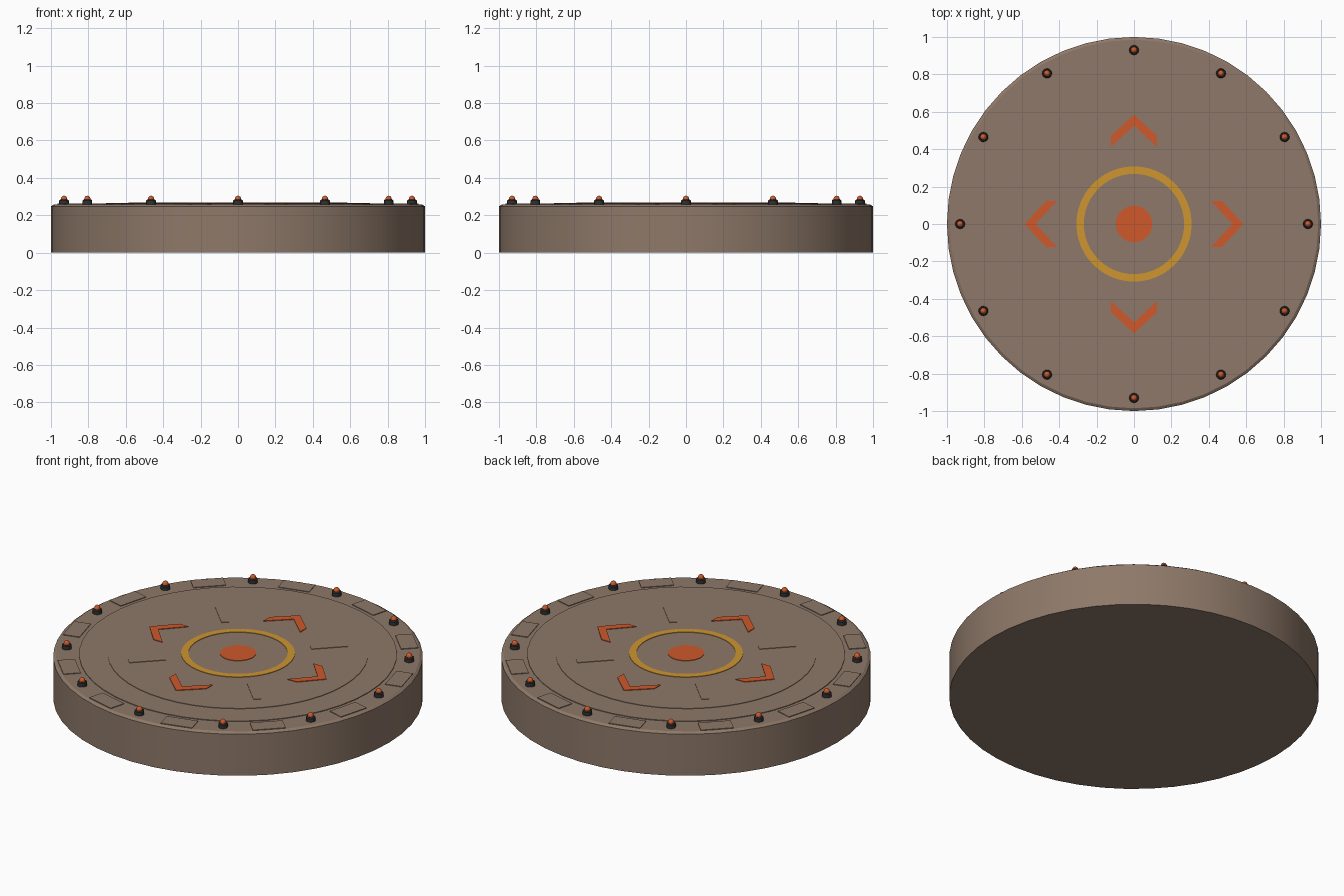
import bpy, bmesh, math
from mathutils import Matrix

if "Cube" in bpy.data.objects:
    bpy.data.objects.remove(bpy.data.objects["Cube"])


def material(name, rgb):
    m = bpy.data.materials.new(name)
    m.use_nodes = True
    m.diffuse_color = (*rgb, 1)
    m.node_tree.nodes["Principled BSDF"].inputs["Base Color"].default_value = (*rgb, 1)
    return m


BROWN = material("warm brown", (0.27, 0.19, 0.14))
ORANGE = material("signal orange", (0.62, 0.10, 0.025))
AMBER = material("amber", (0.62, 0.30, 0.03))
DARK = material("dark metal", (0.03, 0.03, 0.032))

TOP = 0.258    # top of the base
DECK = 0.262   # top of the raised deck


def finish(name, bm, mat, angle=0):
    bmesh.ops.recalc_face_normals(bm, faces=bm.faces)
    mesh = bpy.data.meshes.new(name)
    bm.to_mesh(mesh)
    bm.free()
    mesh.materials.append(mat)
    ob = bpy.data.objects.new(name, mesh)
    bpy.context.collection.objects.link(ob)
    ob.rotation_euler.z = angle
    if len(mesh.polygons) > 20:
        bpy.ops.object.select_all(action="DESELECT")
        ob.select_set(True)
        bpy.context.view_layer.objects.active = ob
        bpy.ops.object.shade_smooth_by_angle(angle=math.radians(30))
    return ob


def lathe(name, profile, mat, sides=48, closed=False, centre=(0, 0, 0)):
    """Turn an (r, z) profile around the vertical axis."""
    bm = bmesh.new()
    verts = [bm.verts.new((r, 0, z)) for r, z in profile]
    pairs = list(zip(verts, verts[1:] + verts[:1]))
    edges = [bm.edges.new(p) for p in (pairs if closed else pairs[:-1])]
    bmesh.ops.spin(bm, geom=verts + edges, cent=(0, 0, 0), axis=(0, 0, 1),
                   angle=math.tau, steps=sides, use_duplicate=False)
    bmesh.ops.remove_doubles(bm, verts=bm.verts, dist=0.0005)
    bmesh.ops.transform(bm, matrix=Matrix.Translation(centre), verts=bm.verts)
    return finish(name, bm, mat)


def plate(name, outline, z0, z1, mat, angle=0):
    """Extrude a flat outline upward from z0 to z1."""
    bm = bmesh.new()
    face = bm.faces.new([bm.verts.new((x, y, z0)) for x, y in outline])
    new = bmesh.ops.extrude_face_region(bm, geom=[face], use_keep_orig=True)
    up = [g for g in new["geom"] if isinstance(g, bmesh.types.BMVert)]
    bmesh.ops.translate(bm, verts=up, vec=(0, 0, z1 - z0))
    return finish(name, bm, mat, angle)


def ring(name, inner, outer, z0, z1, mat):
    return lathe(name, [(inner, z0), (outer, z0), (outer, z1), (inner, z1)], mat, closed=True)


# Base drum with a small chamfer, and the raised deck
lathe("base_drum", [(0, 0), (1, 0), (1, 0.248), (0.985, TOP), (0, TOP)], BROWN)
lathe("deck", [(0.86, TOP - 0.01), (0.86, DECK), (0, DECK)], BROWN)
lathe("inner_deck", [(0.705, DECK - 0.01), (0.705, DECK + 0.003), (0, DECK + 0.003)], BROWN)

# Painted target in the middle
FLOOR = DECK + 0.003
ring("target_ring", 0.268, 0.308, FLOOR - 0.002, FLOOR + 0.003, AMBER)
lathe("target_dot", [(0.098, FLOOR - 0.002), (0.098, FLOOR + 0.003), (0, FLOOR + 0.003)], ORANGE)

# Four direction arrows, with thin panel strips between them
arrow = [(0, 0.585), (-0.122, 0.472), (-0.122, 0.413),
         (0, 0.526), (0.122, 0.413), (0.122, 0.472)]
strip = [(0.4, -0.02), (0.6, -0.02), (0.6, 0.02), (0.4, 0.02)]
for i in range(4):
    turn = i * math.pi / 2
    plate(f"arrow_{i + 1}", arrow, FLOOR - 0.002, FLOOR + 0.004, ORANGE, turn)
    plate(f"panel_strip_{i + 1}", strip, FLOOR - 0.002, FLOOR + 0.003, BROWN, turn + math.pi / 4)

# Rim lamps, with a low tread plate between each pair
tread = [(0.88, -0.09), (0.975, -0.09), (0.975, 0.09), (0.88, 0.09)]
for i in range(12):
    a = i * math.tau / 12
    spot = (0.93 * math.cos(a), 0.93 * math.sin(a), 0)
    lathe(f"lamp_base_{i + 1}",
          [(0.026, TOP - 0.002), (0.026, 0.279), (0.021, 0.284), (0, 0.284)],
          DARK, 16, centre=spot)
    dome = [(0.017 * math.cos(t * math.pi / 8), 0.286 + 0.019 * math.sin(t * math.pi / 8))
            for t in range(5)]
    lathe(f"lamp_dome_{i + 1}", [(0.017, 0.28)] + dome, ORANGE, 16, centre=spot)
    plate(f"tread_plate_{i + 1}", tread, TOP - 0.002, DECK, BROWN, a + math.pi / 12)
